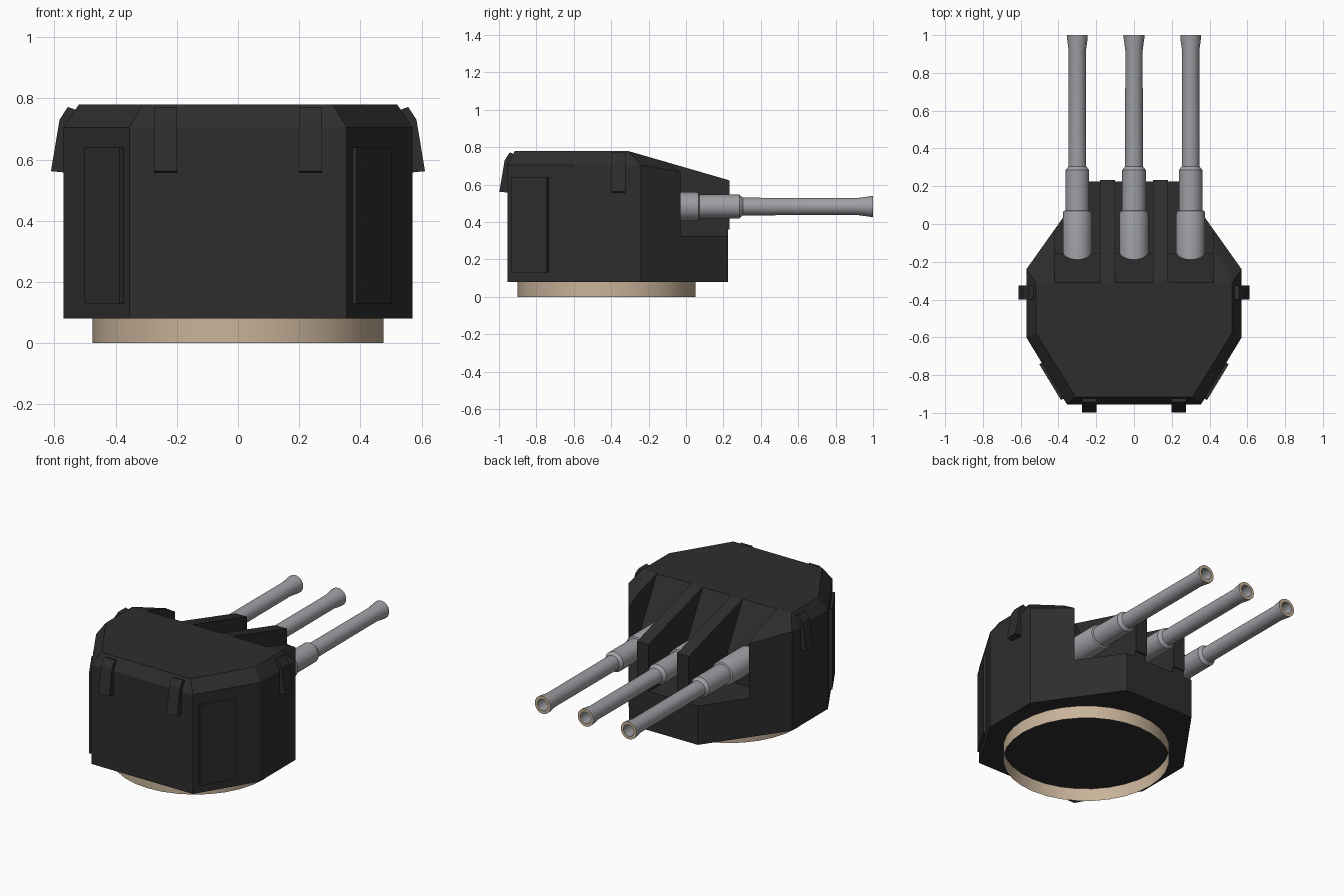
import bpy, bmesh, math
from mathutils import Matrix, Vector

if "Cube" in bpy.data.objects:
    bpy.data.objects.remove(bpy.data.objects["Cube"])


def material(name, rgb):
    m = bpy.data.materials.new(name)
    m.use_nodes = True
    m.diffuse_color = (*rgb, 1)
    bsdf = next(n for n in m.node_tree.nodes if n.type == 'BSDF_PRINCIPLED')
    bsdf.inputs["Base Color"].default_value = (*rgb, 1)
    bsdf.inputs["Roughness"].default_value = 0.6
    return m


ARMOUR = material("dark armour", (0.027, 0.027, 0.027))
STEEL = material("gun steel", (0.34, 0.35, 0.37))
TAN = material("tan metal", (0.58, 0.45, 0.32))


def finish(bm, name, mats, smooth=None):
    bmesh.ops.recalc_face_normals(bm, faces=bm.faces)
    mesh = bpy.data.meshes.new(name)
    bm.to_mesh(mesh)
    bm.free()
    ob = bpy.data.objects.new(name, mesh)
    bpy.context.collection.objects.link(ob)
    for m in mats:
        mesh.materials.append(m)
    if smooth:
        bpy.ops.object.select_all(action='DESELECT')
        ob.select_set(True)
        bpy.context.view_layer.objects.active = ob
        bpy.ops.object.shade_smooth_by_angle(angle=math.radians(smooth))
    return ob


def prism(name, outline, width, matrix, mats=(ARMOUR,)):
    """Extrude a flat outline (u, v) by width, centred, then place it."""
    bm = bmesh.new()
    face = bm.faces.new([bm.verts.new((u, v, -width / 2)) for u, v in outline])
    ext = bmesh.ops.extrude_face_region(bm, geom=[face])
    verts = [g for g in ext["geom"] if isinstance(g, bmesh.types.BMVert)]
    bmesh.ops.translate(bm, verts=verts, vec=(0, 0, width))
    bm.transform(matrix)
    return finish(bm, name, mats)


def frame(u, v, w, origin):
    """Matrix that maps the outline axes u, v and width axis w into the world."""
    m = Matrix((u, v, w)).transposed().to_4x4()
    m.translation = Vector(origin)
    return m


X, Y, Z = Vector((1, 0, 0)), Vector((0, 1, 0)), Vector((0, 0, 1))

# Armoured house: hull of the wall rings and the chamfered, sloping roof
walls = [(0.355, -0.955), (0.57, -0.6), (0.57, -0.24), (0.24, 0.225)]
half = [(x, y, 0.08) for x, y in walls]
half += [(x, y, 0.705) for x, y in walls[:3]] + [(0.24, 0.225, 0.625)]
half += [(0.31, -0.915, 0.78), (0.52, -0.575, 0.78), (0.52, -0.31, 0.78)]
bm = bmesh.new()
for s in (-1, 1):
    for x, y, z in half:
        bm.verts.new((s * x, y, z))
bmesh.ops.convex_hull(bm, input=bm.verts)
bmesh.ops.dissolve_limit(bm, angle_limit=0.02, verts=bm.verts, edges=bm.edges)
house = finish(bm, "turret_house", [ARMOUR])

# Gun slots cut through roof and front
slot = [(-0.365, 0.88), (-0.31, 0.78), (-0.155, 0.5), (-0.155, 0.325), (0.4, 0.325), (0.4, 0.88)]
for x, width in ((-0.3, 0.24), (0, 0.2), (0.3, 0.24)):
    cutter = prism("slot_cutter", slot, width, frame(Y, Z, X, (x, 0, 0)))
    cutter.hide_render = True
    mod = house.modifiers.new("slot", 'BOOLEAN')
    mod.operation, mod.solver, mod.object = 'DIFFERENCE', 'EXACT', cutter
    bpy.context.view_layer.objects.active = house
    bpy.ops.object.modifier_apply(modifier=mod.name)
    bpy.data.objects.remove(cutter)

# Brackets, doors and divider caps, mirrored left and right
bracket = [(-0.03, 0.555), (0.043, 0.562), (0.015, 0.73), (-0.012, 0.772), (-0.045, 0.76)]
cap = [(0.2, 0.36), (0.233, 0.36), (0.233, 0.622), (0.2, 0.632)]
for s, side in ((1, "left"), (-1, "right")):
    prism(f"back_bracket_{side}", bracket, 0.075, frame(-Y, Z, X, (s * 0.237, -0.955, 0)))
    prism(f"side_bracket_{side}", bracket, 0.075, frame(s * X, Z, Y, (s * 0.568, -0.362, 0)))
    prism(f"divider_cap_{side}", cap, 0.08, frame(Y, Z, X, (s * 0.14, 0, 0)))
    along = Vector((s * 0.215, 0.355, 0)).normalized()
    out = Vector((s * 0.355, -0.215, 0)).normalized()
    door = [(-0.111, 0.13), (0.111, 0.13), (0.111, 0.64), (-0.111, 0.64)]
    prism(f"door_{side}", door, 0.03, frame(along, Z, out, (s * 0.431, -0.83, 0)))

# Barrels: stepped profile (radius, y) turned around the gun axis
profile = [(0.077, -0.25), (0.077, 0.055), (0.073, 0.068), (0.063, 0.072), (0.063, 0.285),
           (0.047, 0.305), (0.046, 0.92), (0.055, 0.985), (0.055, 1.0),
           (0.036, 1.0), (0.036, 0.8), (0, 0.8)]
for x, label in ((-0.3, "right"), (0, "middle"), (0.3, "left")):
    bm = bmesh.new()
    verts = [bm.verts.new((r, y, 0)) for r, y in profile]
    edges = [bm.edges.new(pair) for pair in zip(verts, verts[1:])]
    bmesh.ops.spin(bm, geom=verts + edges, cent=(0, 0, 0), axis=Y,
                   angle=2 * math.pi, steps=32)
    bmesh.ops.remove_doubles(bm, verts=bm.verts, dist=0.0005)
    for f in bm.faces:
        f.material_index = int(all(v.co.y > 0.995 for v in f.verts))
    bm.transform(Matrix.Translation((x, 0, 0.483)))
    finish(bm, f"gun_barrel_{label}", [STEEL, TAN], smooth=30)

# Open base ring
bm = bmesh.new()
bmesh.ops.create_cone(bm, cap_ends=False, segments=32, radius1=0.475, radius2=0.475, depth=0.084)
bm.transform(Matrix.Translation((0, -0.425, 0.042)))
finish(bm, "base_ring", [TAN], smooth=30)
